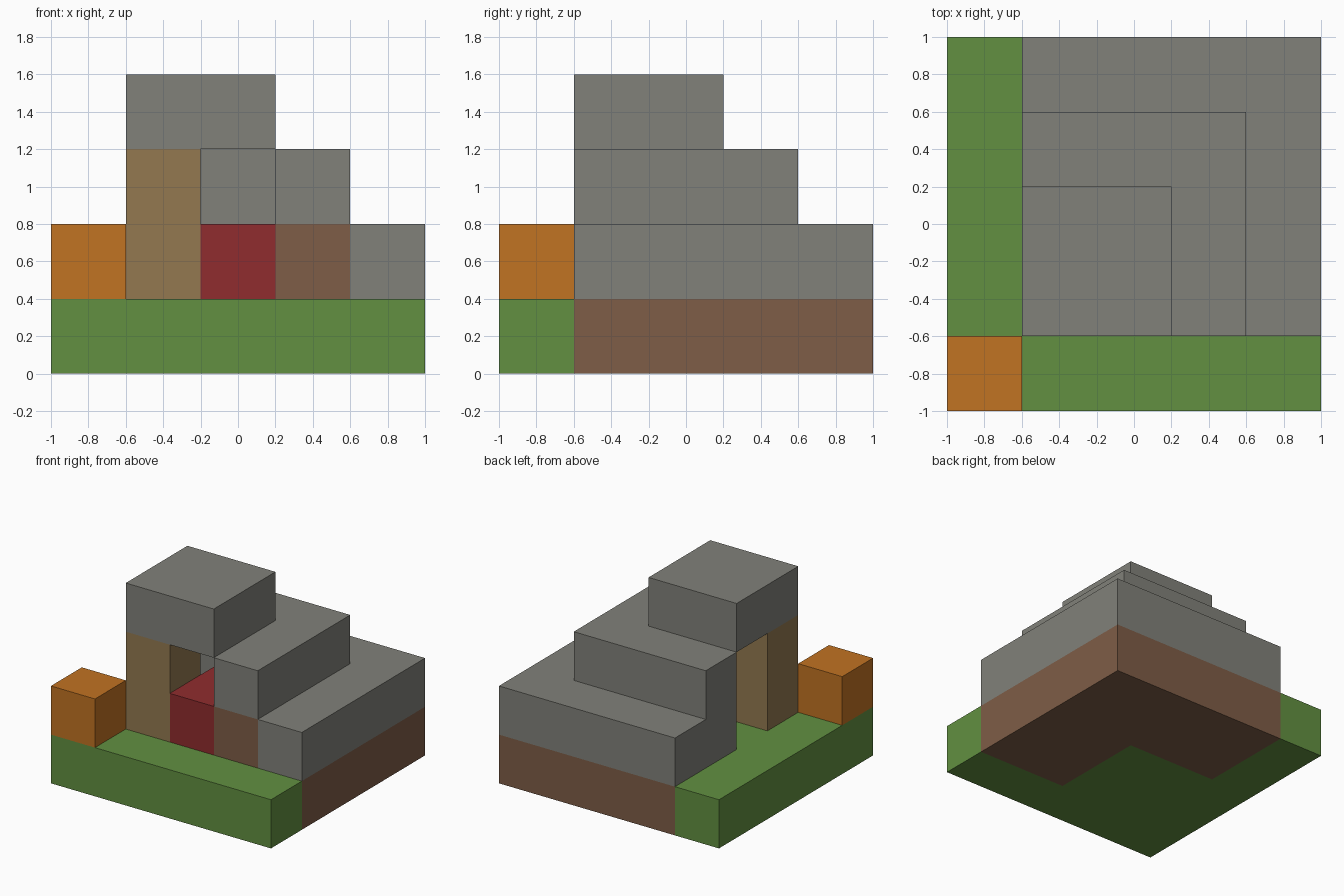
import bpy
import bmesh

cube = bpy.data.objects.get("Cube")
if cube:
    bpy.data.objects.remove(cube, do_unlink=True)

CELL = 0.4  # block size; the plan is five by five blocks


def linear(v):
    v /= 255
    return v / 12.92 if v <= 0.04045 else ((v + 0.055) / 1.055) ** 2.4


def material(name, r, g, b):
    colour = (linear(r), linear(g), linear(b), 1)
    mat = bpy.data.materials.new(name)
    mat.use_nodes = True
    mat.diffuse_color = colour
    mat.node_tree.nodes["Principled BSDF"].inputs["Base Color"].default_value = colour
    return mat


grass = material("grass green", 98, 144, 65)
soil = material("soil brown", 126, 93, 71)
stone = material("stone grey", 129, 129, 122)
wood = material("tan wood", 147, 121, 80)
red = material("red cloth", 144, 44, 46)
orange = material("orange", 193, 115, 34)


def prism(name, outline, bottom, top, mat):
    """Extrude a plan outline, given in block corners, between two levels."""
    bm = bmesh.new()
    verts = [bm.verts.new((x * CELL - 1, y * CELL - 1, bottom * CELL)) for x, y in outline]
    base = bm.faces.new(verts)
    raised = bmesh.ops.extrude_face_region(bm, geom=[base], use_keep_orig=True)["geom"]
    lifted = [g for g in raised if isinstance(g, bmesh.types.BMVert)]
    bmesh.ops.translate(bm, verts=lifted, vec=(0, 0, (top - bottom) * CELL))
    bmesh.ops.recalc_face_normals(bm, faces=bm.faces)
    mesh = bpy.data.meshes.new(name)
    bm.to_mesh(mesh)
    bm.free()
    mesh.materials.append(mat)
    bpy.context.collection.objects.link(bpy.data.objects.new(name, mesh))


def box(name, x, y, bottom, width, depth, height, mat):
    outline = [(x, y), (x + width, y), (x + width, y + depth), (x, y + depth)]
    prism(name, outline, bottom, bottom + height, mat)


# Ground: lawn wrapping the front and side and forming the room floor, soil under the hill
prism("lawn", [(0, 0), (5, 0), (5, 1), (3, 1), (3, 3), (1, 3), (1, 5), (0, 5)], 0, 1, grass)
prism("hill_soil", [(3, 1), (5, 1), (5, 5), (1, 5), (1, 3), (3, 3)], 0, 1, soil)

# Stepped hill around the room
prism("lower_terrace", [(4, 1), (5, 1), (5, 5), (1, 5), (1, 3), (2, 3), (2, 4), (4, 4)], 1, 2, stone)
prism("inner_soil_wall", [(3, 1), (4, 1), (4, 4), (2, 4), (2, 3), (3, 3)], 1, 2, soil)
prism("upper_terrace", [(3, 1), (4, 1), (4, 4), (1, 4), (1, 3), (3, 3)], 2, 3, stone)
box("roof", 1, 1, 3, 2, 2, 1, stone)

# Corner post, bed and the loose block on the lawn
box("corner_post", 1, 1, 1, 1, 1, 2, wood)
box("bed", 2, 1, 1, 1, 2, 1, red)
box("orange_block", 0, 0, 1, 1, 1, 1, orange)
